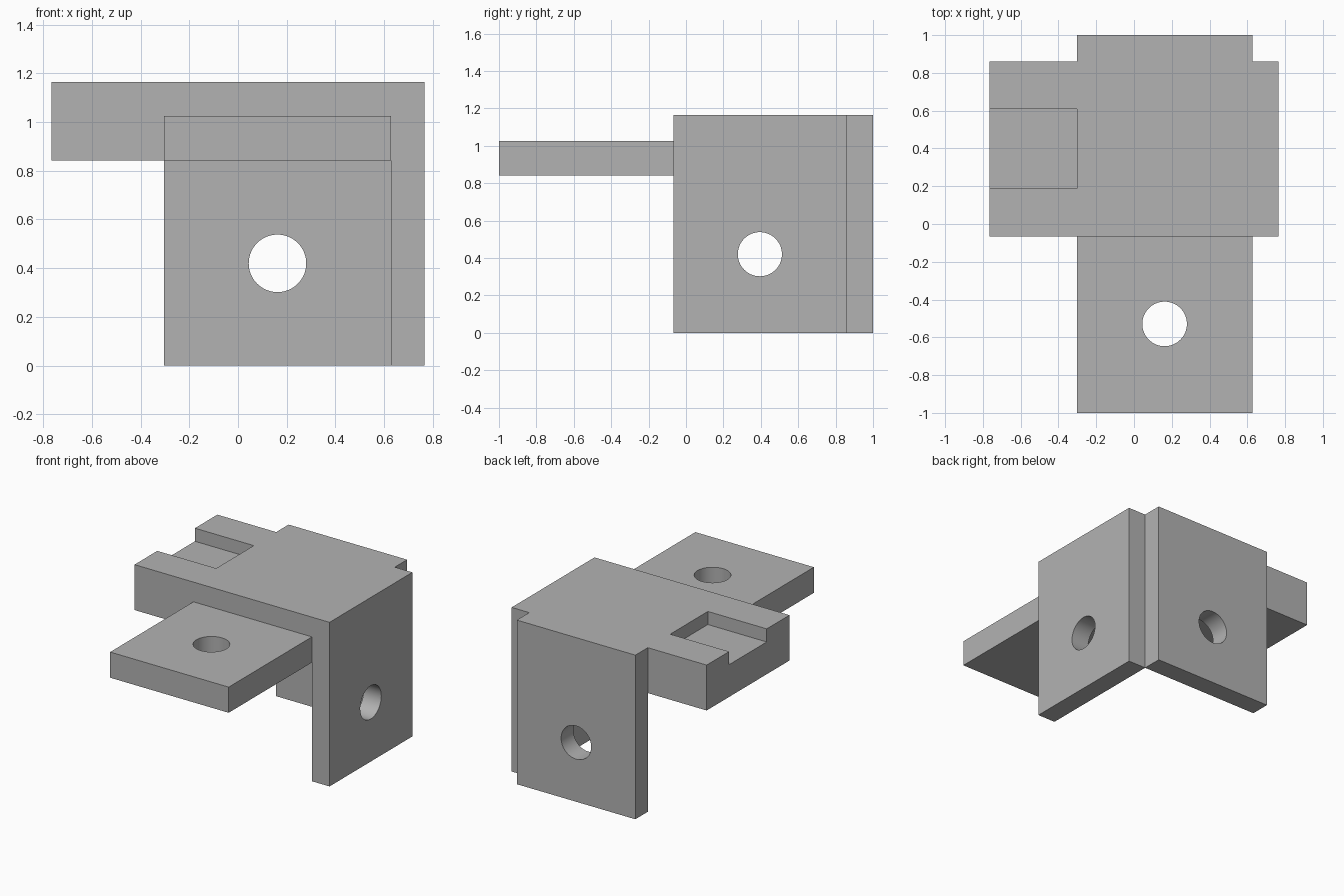
import bpy, bmesh, math
from mathutils import Vector

if "Cube" in bpy.data.objects:
    bpy.data.objects.remove(bpy.data.objects["Cube"])

# Shared dimensions
X0, X1, X2, X3 = -0.765, -0.303, 0.627, 0.765
Y0, Y1, Y2, Y3 = -1.0, -0.067, 0.861, 1.0
UNDER, TAB_TOP, TOP = 0.842, 1.024, 1.164
MID_X, MID_Y, TAB_Y, HOLE_Z = 0.162, 0.395, -0.529, 0.42
RADIUS = 0.118

grey = bpy.data.materials.new("plain grey")
grey.use_nodes = True
colour = (0.45, 0.45, 0.45, 1)
grey.diffuse_color = colour
grey.node_tree.nodes["Principled BSDF"].inputs["Base Color"].default_value = colour


def extrude(name, points, travel):
    """Solid made by sweeping a closed outline along a vector."""
    bm = bmesh.new()
    face = bm.faces.new([bm.verts.new(p) for p in points])
    swept = bmesh.ops.extrude_face_region(bm, geom=[face], use_keep_orig=True)
    moved = [v for v in swept["geom"] if isinstance(v, bmesh.types.BMVert)]
    bmesh.ops.translate(bm, verts=moved, vec=Vector(travel))
    bmesh.ops.recalc_face_normals(bm, faces=bm.faces)
    mesh = bpy.data.meshes.new(name)
    bm.to_mesh(mesh)
    bm.free()
    mesh.materials.append(grey)
    obj = bpy.data.objects.new(name, mesh)
    bpy.context.collection.objects.link(obj)
    return obj


def box(name, low, high):
    (a, b, c), (d, e, f) = low, high
    return extrude(name, [(a, b, c), (d, b, c), (d, e, c), (a, e, c)], (0, 0, f - c))


def drill(name, centre, rotation):
    bpy.ops.mesh.primitive_cylinder_add(vertices=64, radius=RADIUS, depth=0.5,
                                        location=centre, rotation=rotation)
    obj = bpy.context.object
    obj.name = name
    obj.data.materials.append(grey)
    return obj


def combine(target, other, operation):
    other.hide_render = True
    mod = target.modifiers.new(operation, "BOOLEAN")
    mod.operation, mod.solver, mod.object = operation, "EXACT", other
    bpy.context.view_layer.objects.active = target
    bpy.ops.object.modifier_apply(modifier=mod.name)
    bpy.data.objects.remove(other)


# Thick top block bent down into the left flange
outline = [(X0, TOP), (X0, UNDER), (X2, UNDER), (X2, 0), (X3, 0), (X3, TOP)]
bracket = extrude("bracket", [(x, Y1, z) for x, z in outline], (0, Y2 - Y1, 0))

# Back flange, rooted inside the block
outline = [(0.3, TOP), (0.3, UNDER), (Y2, UNDER), (Y2, 0), (Y3, 0), (Y3, TOP)]
back_flange = extrude("back_flange", [(X1, y, z) for y, z in outline], (X2 - X1, 0, 0))
combine(bracket, back_flange, "UNION")

# Front tab
front_tab = box("front_tab", (X1, Y0, UNDER), (X2, 0.1, TAB_TOP))
combine(bracket, front_tab, "UNION")

# Shallow pocket open on the side
pocket = box("pocket_cutter", (X0 - 0.2, 0.188, 1.071), (X1, 0.61, TOP + 0.2))
combine(bracket, pocket, "DIFFERENCE")

# One bolt hole through each plate
quarter = math.pi / 2
for name, centre, rotation in (
        ("tab_hole", (MID_X, TAB_Y, UNDER), (0, 0, 0)),
        ("left_hole", (X3, MID_Y, HOLE_Z), (0, quarter, 0)),
        ("back_hole", (MID_X, Y3, HOLE_Z), (quarter, 0, 0))):
    combine(bracket, drill(name, centre, rotation), "DIFFERENCE")

# Merge coplanar faces, then smooth only the hole walls
bm = bmesh.new()
bm.from_mesh(bracket.data)
bmesh.ops.dissolve_limit(bm, angle_limit=math.radians(1), verts=bm.verts, edges=bm.edges)
bm.to_mesh(bracket.data)
bm.free()
bpy.ops.object.select_all(action="DESELECT")
bracket.select_set(True)
bpy.context.view_layer.objects.active = bracket
bpy.ops.object.shade_smooth_by_angle(angle=math.radians(30))
